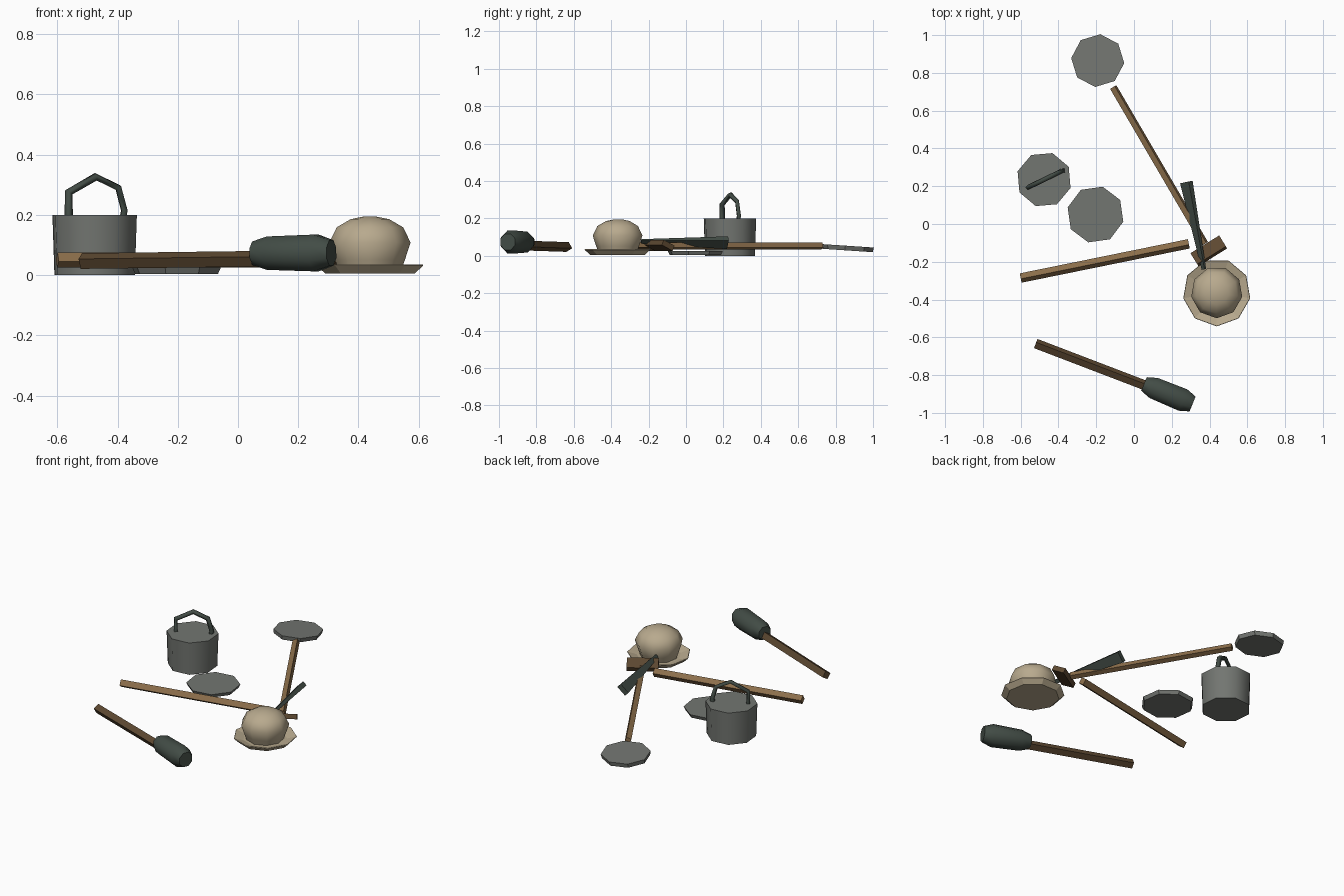
import bpy
import bmesh
import math
from mathutils import Vector

if "Cube" in bpy.data.objects:
    bpy.data.objects.remove(bpy.data.objects["Cube"], do_unlink=True)


def material(name, rgb):
    m = bpy.data.materials.new(name)
    m.use_nodes = True
    m.diffuse_color = (*rgb, 1)
    m.node_tree.nodes["Principled BSDF"].inputs["Base Color"].default_value = (*rgb, 1)
    return m


GREY = material("grey metal", (0.17, 0.18, 0.165))
DARK = material("dark iron", (0.055, 0.073, 0.061))
WOOD = material("light wood", (0.26, 0.156, 0.07))
DARK_WOOD = material("dark wood", (0.11, 0.066, 0.031))
TAN = material("tan cloth", (0.48, 0.40, 0.27))


def loft(name, start, end, rings, sides, mat, roll=0, smooth=False):
    """Sweep rings (position 0..1, half width, half height) from start to end."""
    p, q = Vector(start), Vector(end)
    d = (q - p).normalized()
    u = Vector((0, 0, 1)).cross(d)
    u = u.normalized() if u.length > 0.2 else Vector((1, 0, 0))
    v = d.cross(u)
    roll = math.radians(roll)
    u, v = u * math.cos(roll) + v * math.sin(roll), v * math.cos(roll) - u * math.sin(roll)
    bm = bmesh.new()
    loops = []
    for t, a, b in rings:
        loop = []
        for i in range(sides):
            ang = math.tau * (i + 0.5) / sides
            loop.append(bm.verts.new(p.lerp(q, t) + u * a * math.cos(ang) + v * b * math.sin(ang)))
        loops.append(loop)
    for low, high in zip(loops, loops[1:]):
        for i in range(sides):
            j = (i + 1) % sides
            bm.faces.new((low[i], low[j], high[j], high[i]))
    bm.faces.new(loops[0][::-1])
    bm.faces.new(loops[-1])
    bmesh.ops.recalc_face_normals(bm, faces=bm.faces)
    mesh = bpy.data.meshes.new(name)
    bm.to_mesh(mesh)
    bm.free()
    obj = bpy.data.objects.new(name, mesh)
    bpy.context.collection.objects.link(obj)
    mesh.materials.append(mat)
    if smooth:
        bpy.ops.object.select_all(action="DESELECT")
        obj.select_set(True)
        bpy.context.view_layer.objects.active = obj
        bpy.ops.object.shade_smooth_by_angle(angle=math.radians(55))
    return obj


def bar(name, start, end, size, mat, roll=0, tip=None):
    """Rectangular beam, optionally tapering to the tip size."""
    k = math.sqrt(0.5)
    (w, h), (w2, h2) = size, tip or size
    return loft(name, start, end, [(0, w * k, h * k), (1, w2 * k, h2 * k)], 4, mat, roll)


def round_part(name, x, y, z0, z1, profile, sides, mat, roll=0, smooth=False):
    rings = [(t, r, r) for t, r in profile]
    return loft(name, (x, y, z0), (x, y, z1), rings, sides, mat, roll, smooth)


# Cooking pot with its arched carrying handle
round_part("pot", -0.476, 0.235, 0, 0.2, [(0, 0.14), (1, 0.147)], 8, GREY, 5, True)
curve = bpy.data.curves.new("pot_handle", "CURVE")
curve.dimensions = "3D"
curve.bevel_depth = 0.014
curve.bevel_resolution = 0
curve.use_fill_caps = True
arch = [(-0.1, 0.19), (-0.1, 0.275), (0, 0.327), (0.083, 0.29), (0.105, 0.215), (0.1, 0.19)]
spline = curve.splines.new("POLY")
spline.points.add(len(arch) - 1)
for point, (s, z) in zip(spline.points, arch):
    point.co = (s * math.cos(0.45), s * math.sin(0.45), z, 1)
curve.materials.append(DARK)
handle = bpy.data.objects.new("pot_handle", curve)
handle.location = (-0.472, 0.237, 0)
bpy.context.collection.objects.link(handle)

# Loose pot lid
round_part("lid", -0.204, 0.05, 0.004, 0.026, [(0, 0.142), (1, 0.152)], 8, GREY, 8)

# Shovel: tilted round blade, shaft and cross grip
loft("shovel_blade", (-0.194, 0.863, 0.029), (-0.192, 0.864, 0.054),
     [(0, 0.136, 0.136), (1, 0.141, 0.141)], 8, GREY, 17).rotation_euler.x = math.radians(-1.5)
bpy.data.objects["shovel_blade"].location.z = 0.022
bar("shovel_shaft", (-0.11, 0.725, 0.052), (0.375, -0.105, 0.052), (0.03, 0.03), WOOD, 20)
bar("shovel_grip", (0.32, -0.189, 0.056), (0.472, -0.095, 0.056), (0.075, 0.03), DARK_WOOD, -25)

# Tapered iron blade lying over the grip
bar("iron_blade", (0.277, 0.222, 0.07), (0.37, -0.24, 0.077), (0.066, 0.03), DARK, 45,
    (0.022, 0.012))

# Loose wooden pole
bar("pole", (-0.6, -0.286, 0.05), (0.29, -0.105, 0.05), (0.036, 0.036), WOOD, -35)

# Mallet: shaft and rounded head
bar("mallet_shaft", (-0.52, -0.633, 0.047), (0.1, -0.87, 0.055), (0.038, 0.038), DARK_WOOD, 30)
loft("mallet_head", (0.053, -0.847, 0.073), (0.31, -0.953, 0.074),
     [(0, 0.042, 0.042), (0.2, 0.062, 0.06), (0.8, 0.066, 0.066), (1, 0.046, 0.046)],
     8, DARK, 0, True)

# Sun hat: turned-up brim and domed crown
round_part("hat_brim", 0.438, -0.362, 0.005, 0.035,
           [(0, 0.15), (0.9, 0.18), (1, 0.178), (0.45, 0.125)], 9, TAN, 10)
round_part("hat_crown", 0.438, -0.362, 0.015, 0.195,
           [(0, 0.105), (0.2, 0.118), (0.52, 0.137), (0.8, 0.112), (0.95, 0.065), (1, 0.02)],
           9, TAN, 10, True)
